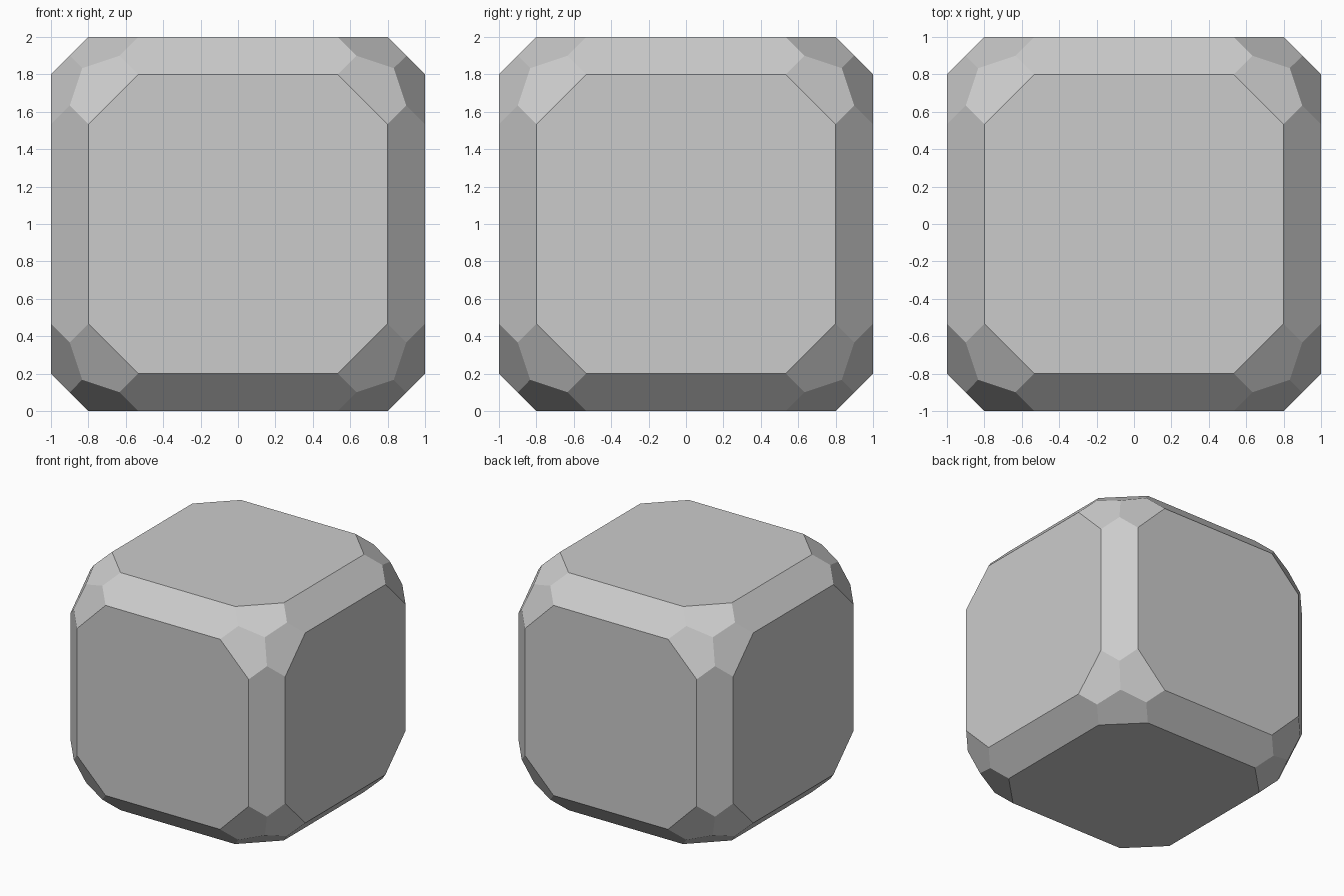
import bpy
import bmesh
from itertools import product
from mathutils import Vector

if "Cube" in bpy.data.objects:
    bpy.data.objects.remove(bpy.data.objects["Cube"])


def slice_off(bm, normal, distance):
    """Cut away everything beyond a plane and cap the cut."""
    n = Vector(normal)
    cut = bmesh.ops.bisect_plane(
        bm, geom=bm.verts[:] + bm.edges[:] + bm.faces[:], dist=1e-5,
        plane_co=n * (distance / n.length_squared), plane_no=n,
        clear_outer=True)
    edges = [e for e in cut["geom_cut"]
             if isinstance(e, bmesh.types.BMEdge) and e.is_boundary]
    bmesh.ops.edgeloop_fill(bm, edges=edges)


bm = bmesh.new()
bmesh.ops.create_cube(bm, size=2)

# Chamfer the twelve edges
for axis in range(3):
    for a, b in product((-1, 1), repeat=2):
        normal = [a, b]
        normal.insert(axis, 0)
        slice_off(bm, normal, 1.8)

# Three facets on each of the eight corners
for signs in product((-1, 1), repeat=3):
    for axis in range(3):
        normal = list(signs)
        normal[axis] *= 2
        slice_off(bm, normal, 10 / 3)

# Clean up and stand on the floor
bmesh.ops.remove_doubles(bm, verts=bm.verts[:], dist=1e-4)
bmesh.ops.recalc_face_normals(bm, faces=bm.faces[:])
bmesh.ops.translate(bm, verts=bm.verts[:], vec=(0, 0, 1))

mesh = bpy.data.meshes.new("faceted_cube")
bm.to_mesh(mesh)
bm.free()
bpy.context.collection.objects.link(bpy.data.objects.new("faceted_cube", mesh))
